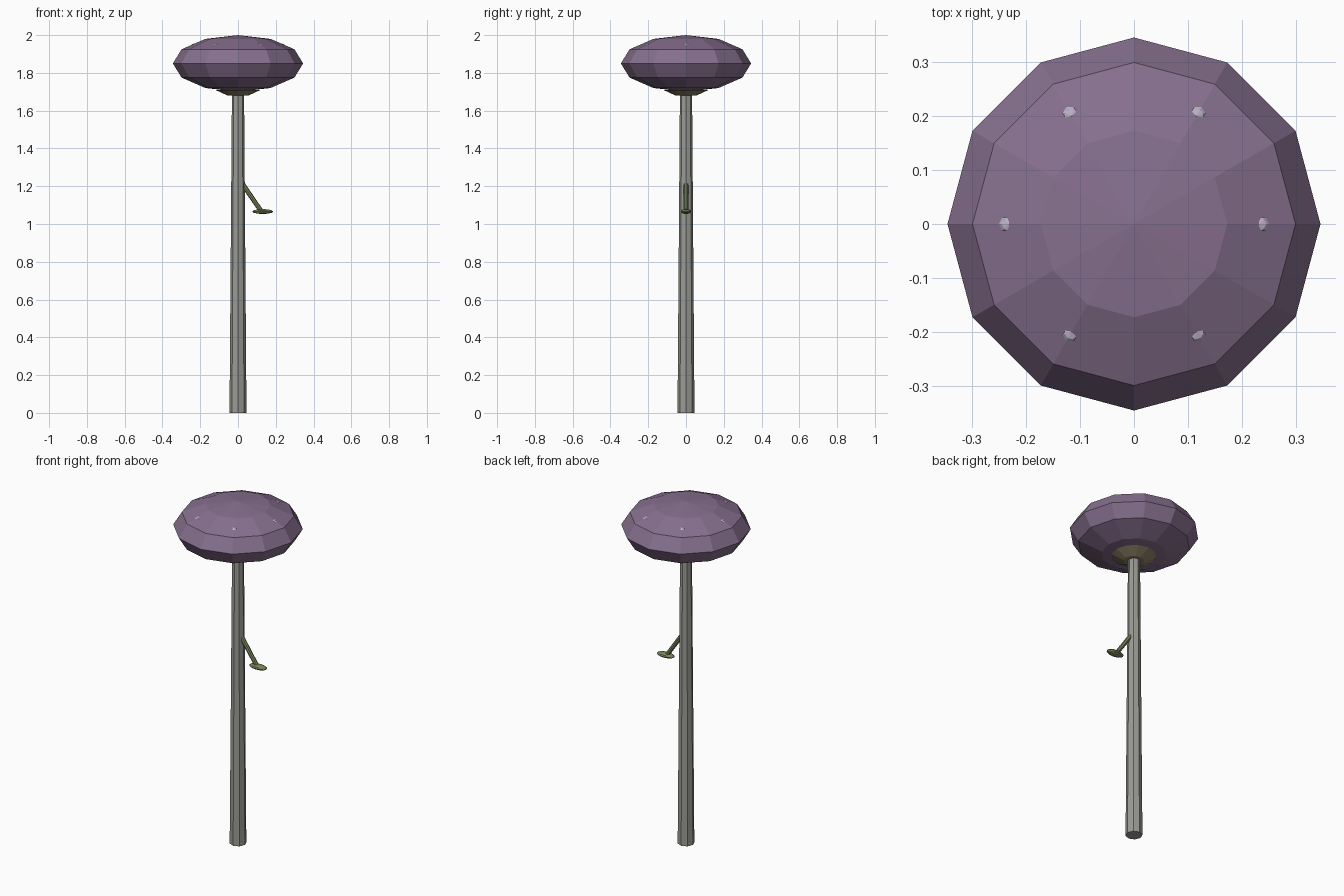
import bpy, math
from mathutils import Vector

if "Cube" in bpy.data.objects:
    bpy.data.objects.remove(bpy.data.objects["Cube"])


def material(name, rgb):
    m = bpy.data.materials.new(name)
    m.diffuse_color = (*rgb, 1)
    m.use_nodes = True
    m.node_tree.nodes["Principled BSDF"].inputs["Base Color"].default_value = m.diffuse_color
    return m


def finish(name, mat):
    ob = bpy.context.object
    ob.name = name
    ob.data.materials.append(mat)
    return ob


def ellipsoid(name, loc, radii, segs, rings, mat, rot=(0, 0, 0)):
    bpy.ops.mesh.primitive_uv_sphere_add(segments=segs, ring_count=rings, radius=1,
                                         location=loc, rotation=rot)
    bpy.context.object.scale = radii
    return finish(name, mat)


def rod(name, a, b, r1, r2, sides, mat):
    a, b = Vector(a), Vector(b)
    d = b - a
    bpy.ops.mesh.primitive_cone_add(vertices=sides, radius1=r1, radius2=r2, depth=d.length,
                                    location=(a + b) / 2,
                                    rotation=d.to_track_quat('Z', 'Y').to_euler())
    return finish(name, mat)


purple = material("cap_purple", (0.24, 0.16, 0.27))
stone = material("stem_grey", (0.33, 0.33, 0.30))
tan = material("gill_tan", (0.28, 0.23, 0.14))
green = material("sprout_green", (0.20, 0.25, 0.11))
pale = material("spot_pale", (0.50, 0.44, 0.55))

# Tapered stem
rod("stem", (0, 0, 0), (0, 0, 1.72), 0.045, 0.032, 8, stone)

# Cap and gills under it
ellipsoid("cap", (0, 0, 1.85), (0.345, 0.345, 0.15), 12, 6, purple)
rod("gills", (0, 0, 1.68), (0, 0, 1.71), 0.055, 0.12, 12, tan)

# Small spots barely breaking the cap surface
for i in range(6):
    a = math.radians(60 * i)
    ellipsoid(f"spot_{i + 1}", (0.232 * math.cos(a), 0.232 * math.sin(a), 1.93),
              (0.025, 0.025, 0.025), 8, 6, pale, (0, 0, a))

# Side sprout with its small leaf
rod("sprout_stalk", (0.025, 0, 1.21), (0.125, 0, 1.065), 0.013, 0.012, 8, green)
ellipsoid("sprout_leaf", (0.131, 0, 1.066), (0.055, 0.028, 0.013), 12, 6, green)
